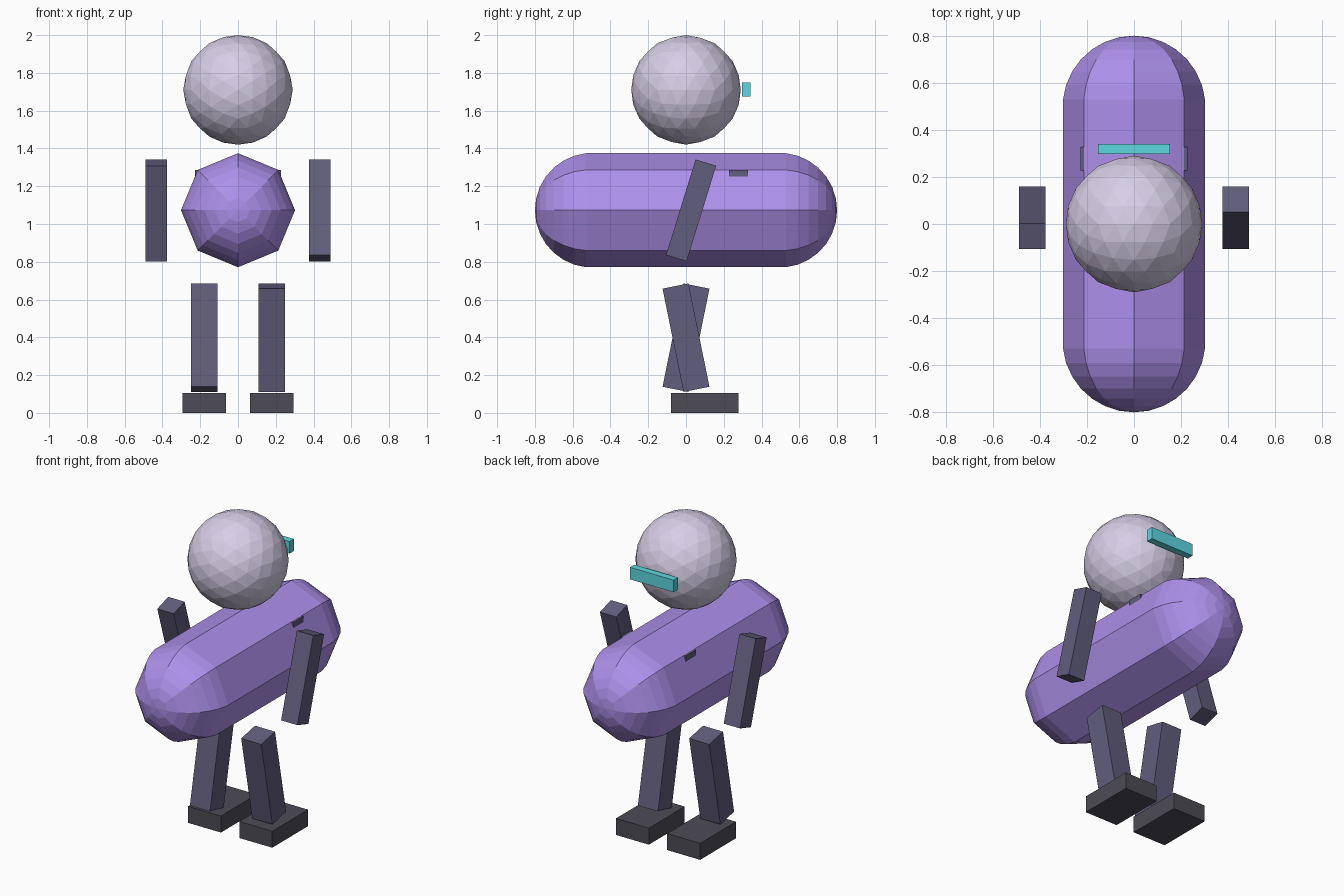
import bpy, bmesh
from math import sin, cos, pi, radians, sqrt
from mathutils import Vector

if "Cube" in bpy.data.objects:
    bpy.data.objects.remove(bpy.data.objects["Cube"])


def material(name, rgb):
    m = bpy.data.materials.new(name)
    m.diffuse_color = (*rgb, 1)
    m.use_nodes = True
    m.node_tree.nodes["Principled BSDF"].inputs["Base Color"].default_value = m.diffuse_color
    return m


BODY = material("violet", (0.42, 0.28, 0.83))
HEAD = material("pale_lavender", (0.68, 0.62, 0.80))
LIMB = material("slate", (0.12, 0.11, 0.20))
FOOT = material("charcoal", (0.075, 0.07, 0.09))
VISOR = material("cyan", (0.11, 0.68, 0.74))


def add(name, bm, mat, loc=(0, 0, 0), tilt=0.0):
    bmesh.ops.recalc_face_normals(bm, faces=bm.faces)
    me = bpy.data.meshes.new(name)
    bm.to_mesh(me)
    bm.free()
    me.materials.append(mat)
    ob = bpy.data.objects.new(name, me)
    ob.location = loc
    ob.rotation_euler.x = tilt
    bpy.context.collection.objects.link(ob)
    return ob


def box(name, size, loc, mat, tilt=0.0):
    bm = bmesh.new()
    bmesh.ops.create_cube(bm, size=1)
    bmesh.ops.scale(bm, vec=size, verts=bm.verts)
    return add(name, bm, mat, loc, tilt)


# Torso: eight-sided capsule lying along y, spun from a half profile
R, HALF = 0.3035, 0.4965
bm = bmesh.new()
angles = [radians(-90 + 12 * i) for i in range(16)]
profile = [bm.verts.new((R * cos(a) if abs(a) < pi / 2 - 1e-4 else 0,
                         R * sin(a) + (HALF if a > 0 else -HALF), 0)) for a in angles]
edges = [bm.edges.new(p) for p in zip(profile, profile[1:])]
bmesh.ops.spin(bm, geom=profile + edges, cent=(0, 0, 0), axis=(0, 1, 0),
               angle=2 * pi, steps=8)
bmesh.ops.remove_doubles(bm, verts=bm.verts, dist=1e-4)
add("torso", bm, BODY, (0, 0, 1.073))

# Head: faceted icosahedral ball with edge midpoints on the axes
bm = bmesh.new()
t = (1 + sqrt(5)) / 2
for a in (-1, 1):
    for b in (-t, t):
        for co in ((a, 0, b), (0, b, a), (b, a, 0)):
            bm.verts.new(co)
bmesh.ops.convex_hull(bm, input=bm.verts)
for level in range(2):
    bmesh.ops.subdivide_edges(bm, edges=bm.edges[:], cuts=1, use_grid_fill=True)
    for v in bm.verts:
        v.co = v.co.normalized()
bmesh.ops.scale(bm, vec=Vector((0.29, 0.29, 0.29)), verts=bm.verts)
add("head", bm, HEAD, (0, 0, 1.71))

# Visor bar and the pack mostly sunk into the torso
box("visor", (0.304, 0.043, 0.076), (0, 0.319, 1.712), VISOR)
box("pack", (0.456, 0.10, 0.38), (0, 0.278, 1.097), LIMB)

# Limbs swing in opposite directions on the two sides
for side, s in (("left", -1), ("right", 1)):
    box(side + "_arm", (0.114, 0.114, 0.53), (s * 0.432, 0.027, 1.072), LIMB, -s * 0.3)
    box(side + "_leg", (0.14, 0.14, 0.558), (s * 0.179, 0, 0.398), LIMB, s * 0.2)
    box(side + "_foot", (0.23, 0.357, 0.104), (s * 0.179, 0.1, 0.052), FOOT)
